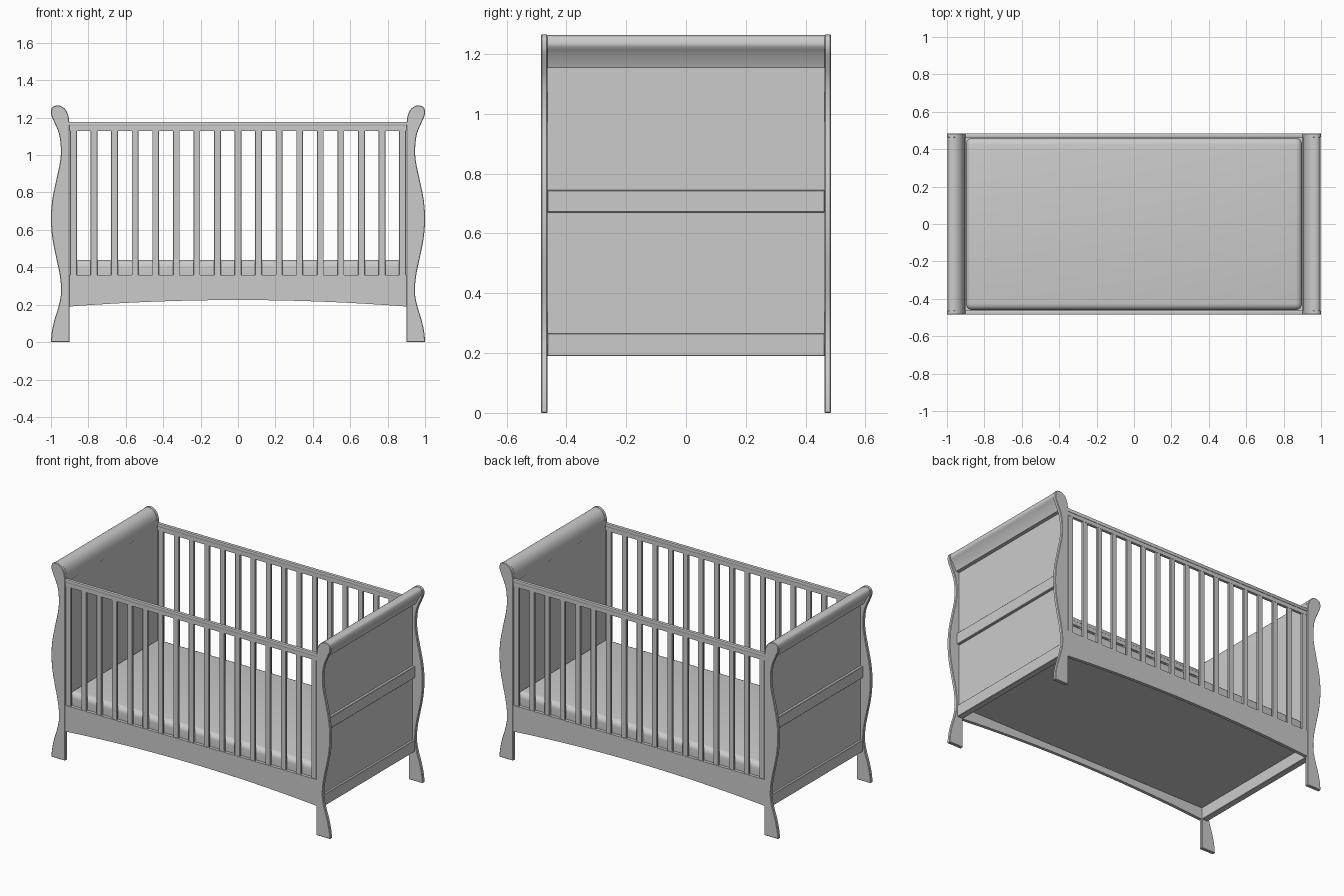
import bpy, bmesh, math
from mathutils import Vector

if "Cube" in bpy.data.objects:
    bpy.data.objects.remove(bpy.data.objects["Cube"])


def finish(name, bm, bevel=0.0, segs=1, mirror=(False, False)):
    """Bevel hard edges, make the object, mirror it about the origin and smooth it."""
    bmesh.ops.recalc_face_normals(bm, faces=bm.faces)
    if bevel:
        hard = [e for e in bm.edges if e.is_manifold and e.calc_face_angle() > math.radians(50)]
        bmesh.ops.bevel(bm, geom=hard, offset=bevel, segments=segs, profile=0.5,
                        affect='EDGES', clamp_overlap=True)
    me = bpy.data.meshes.new(name)
    bm.to_mesh(me)
    bm.free()
    ob = bpy.data.objects.new(name, me)
    bpy.context.collection.objects.link(ob)
    bpy.ops.object.select_all(action='DESELECT')
    ob.select_set(True)
    bpy.context.view_layer.objects.active = ob
    bpy.ops.object.shade_smooth_by_angle(angle=math.radians(35))
    if any(mirror):
        m = ob.modifiers.new("Mirror", 'MIRROR')
        m.use_axis = (mirror[0], mirror[1], False)
        m.use_mirror_merge = False
    return ob


def add_box(bm, x0, x1, y0, y1, z0, z1):
    r = bmesh.ops.create_cube(bm, size=1)
    for v in r['verts']:
        v.co = Vector(((x0 + x1) / 2 + v.co.x * (x1 - x0),
                       (y0 + y1) / 2 + v.co.y * (y1 - y0),
                       (z0 + z1) / 2 + v.co.z * (z1 - z0)))


def box(name, *dims, **kw):
    bm = bmesh.new()
    add_box(bm, *dims)
    return finish(name, bm, **kw)


def extrude_xz(name, pts, y0, y1, **kw):
    """Extrude an outline in the xz plane along y."""
    bm = bmesh.new()
    f = bm.faces.new([bm.verts.new((x, y0, z)) for x, z in pts])
    r = bmesh.ops.extrude_face_region(bm, geom=[f])
    for v in r['geom']:
        if isinstance(v, bmesh.types.BMVert):
            v.co.y = y1
    return finish(name, bm, **kw)


def spline(pts, n=4):
    """Catmull-Rom curve through the points."""
    p = [Vector(q) for q in pts]
    p = [2 * p[0] - p[1]] + p + [2 * p[-1] - p[-2]]
    out = []
    for i in range(1, len(p) - 2):
        a, b, c, d = p[i - 1:i + 3]
        for k in range(n):
            t = k / n
            out.append(0.5 * (2 * b + (c - a) * t + (2 * a - 5 * b + 4 * c - d) * t * t
                              + (3 * b - a - 3 * c + d) * t ** 3))
    return [(v.x, v.y) for v in out + [p[-2]]]


BOTH = (True, True)

# Wavy corner posts with scrolled heads
outer = [(1.0, 0.0), (0.996, 0.05), (0.981, 0.12), (0.957, 0.2), (0.946, 0.27), (0.953, 0.36),
         (0.974, 0.46), (0.993, 0.56), (1.0, 0.66), (0.993, 0.76), (0.971, 0.87), (0.952, 0.96),
         (0.947, 1.03), (0.956, 1.11), (0.982, 1.175)]
head = [(0.997, 1.21), (0.999, 1.235), (0.993, 1.255), (0.97, 1.265), (0.945, 1.261),
        (0.922, 1.243), (0.907, 1.21), (0.9, 1.16)]
extrude_xz("corner_posts", spline(outer + head) + [(0.9, 0.0)], 0.463, 0.485,
           bevel=0.003, mirror=BOTH)

# Rolled tops of the end boards
roll = [(0.952, 1.153), (0.962, 1.175), (0.978, 1.203), (0.994, 1.225), (0.995, 1.24),
        (0.988, 1.256), (0.97, 1.263), (0.945, 1.259), (0.922, 1.241), (0.907, 1.208), (0.901, 1.153)]
extrude_xz("end_board_rolls", spline(roll), -0.464, 0.464, mirror=(True, False))

# End boards with their middle and bottom rails
box("end_panels", 0.901, 0.928, -0.464, 0.464, 0.2, 1.155, mirror=(True, False))
box("end_middle_rails", 0.91, 0.945, -0.464, 0.464, 0.67, 0.745, bevel=0.003, mirror=(True, False))
box("end_bottom_rails", 0.901, 0.942, -0.464, 0.464, 0.19, 0.265, bevel=0.002, mirror=(True, False))

# Arched lower side rails
arch = [(x, 0.225 - 0.035 * (x / 0.905) ** 2) for x in [-0.905 + 1.81 * i / 24 for i in range(25)]]
extrude_xz("side_bottom_rails", arch + [(0.905, 0.36), (-0.905, 0.36)], 0.464, 0.484,
           mirror=(False, True))

# Upper side rails: lower strip and wider cap
box("side_top_rails", -0.905, 0.905, 0.464, 0.482, 1.13, 1.156, mirror=(False, True))
box("side_top_caps", -0.905, 0.905, 0.462, 0.485, 1.154, 1.177, bevel=0.005, segs=2,
    mirror=(False, True))

# Slats
bm = bmesh.new()
for i in range(17):
    x = -0.88 + 0.11 * i
    add_box(bm, x - 0.018, x + 0.018, 0.466, 0.481, 0.34, 1.14)
finish("side_slats", bm, bevel=0.002, mirror=(False, True))

# Mattress and its base
box("mattress_base", -0.902, 0.902, -0.465, 0.465, 0.265, 0.292)
box("mattress", -0.899, 0.899, -0.46, 0.46, 0.29, 0.44, bevel=0.035, segs=5)
